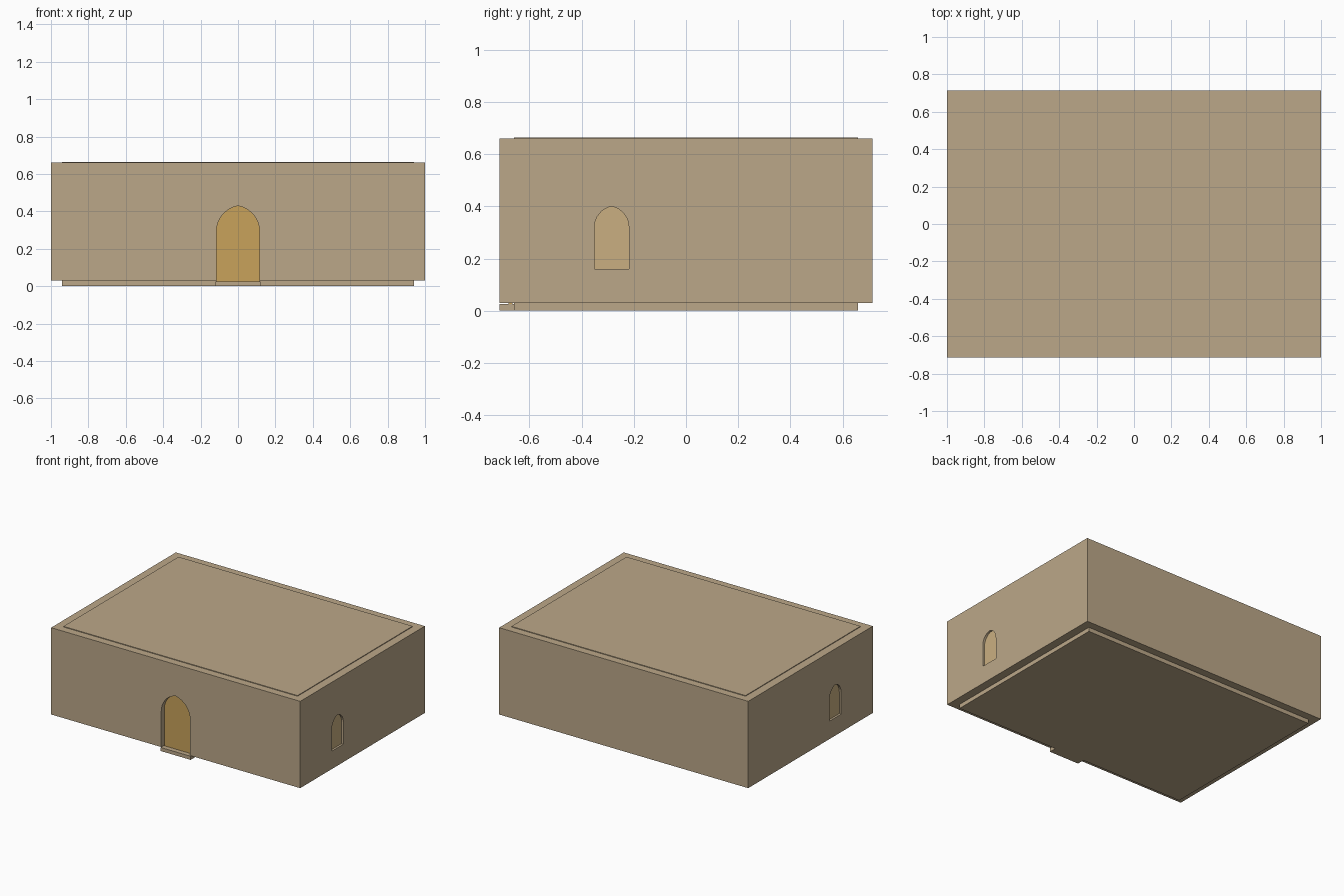
import bpy, bmesh, math
from mathutils import Matrix, Vector

if "Cube" in bpy.data.objects:
    bpy.data.objects.remove(bpy.data.objects["Cube"])


def material(name, rgb):
    m = bpy.data.materials.new(name)
    m.diffuse_color = (*rgb, 1)
    m.use_nodes = True
    m.node_tree.nodes["Principled BSDF"].inputs["Base Color"].default_value = m.diffuse_color
    return m


PLASTER = material("sand plaster", (0.50, 0.39, 0.25))
DOOR = material("ochre door", (0.58, 0.36, 0.105))
PANE = material("pale window", (0.59, 0.43, 0.22))


def add_object(name, bm, mat):
    bmesh.ops.recalc_face_normals(bm, faces=bm.faces)
    me = bpy.data.meshes.new(name)
    bm.to_mesh(me)
    bm.free()
    ob = bpy.data.objects.new(name, me)
    ob.data.materials.append(mat)
    bpy.context.collection.objects.link(ob)
    return ob


def box(name, lo, hi, mat):
    lo, hi = Vector(lo), Vector(hi)
    bm = bmesh.new()
    size = Matrix.Diagonal((*(hi - lo), 1))
    bmesh.ops.create_cube(bm, size=1, matrix=Matrix.Translation((lo + hi) / 2) @ size)
    return add_object(name, bm, mat)


def arch_profile(w, z0, spring, top, steps=8):
    """Slightly pointed arch: two arcs whose centres are shifted by c."""
    h = top - spring
    c = (h * h - w * w) / (2 * w)
    r = w + c
    end = math.atan2(h, c)
    right = [(-c + r * math.cos(end * i / steps), spring + r * math.sin(end * i / steps))
             for i in range(steps)]
    left = [(-u, z) for u, z in reversed(right)]
    return [(-w, z0), (w, z0)] + right + [(0, top)] + left


def arch(name, profile, place, a, b, mat):
    """Extrude an arch between depths a and b; place maps (u, z, depth) to space."""
    bm = bmesh.new()
    face = bm.faces.new([bm.verts.new(place(u, z, a)) for u, z in profile])
    new = bmesh.ops.extrude_face_region(bm, geom=[face])["geom"]
    move = Vector(place(0, 0, b)) - Vector(place(0, 0, a))
    bmesh.ops.translate(bm, vec=move, verts=[v for v in new if isinstance(v, bmesh.types.BMVert)])
    return add_object(name, bm, mat)


def cut(target, cutter):
    mod = target.modifiers.new("cut", 'BOOLEAN')
    mod.operation, mod.solver, mod.object = 'DIFFERENCE', 'EXACT', cutter
    bpy.context.view_layer.objects.active = target
    bpy.ops.object.modifier_apply(modifier=mod.name)
    bpy.data.objects.remove(cutter)


X, Y, IX, IY = 1.0, 0.715, 0.94, 0.66
WALL0, WALL1 = 0.03, 0.66

# outer walls as an open ring
walls = box("walls", (-X, -Y, WALL0), (X, Y, WALL1), PLASTER)
cut(walls, box("room_cutter", (-IX, -IY, -0.1), (IX, IY, 1), PLASTER))

# floor slab, roof slab and door step
box("floor_slab", (-IX, -IY, 0), (IX, IY, 0.03), PLASTER)
box("roof_slab", (-IX, -IY, 0.61), (IX, IY, 0.665), PLASTER)
box("door_step", (-0.12, -Y, 0), (0.12, -IY, 0.026), PLASTER)


# arched doorway in the front wall
def front(u, z, d):
    return (u, -Y + d, z)


cut(walls, arch("door_cutter", arch_profile(0.116, 0, 0.29, 0.43), front, -0.1, 0.1, PLASTER))
arch("door", arch_profile(0.116, 0.026, 0.29, 0.43), front, 0.035, 0.05, DOOR)

# one arched window on each side wall
for side, s in (("right", 1), ("left", -1)):
    def wall(u, z, d, s=s):
        return (s * (X - d), -0.285 + u, z)
    shape = arch_profile(0.066, 0.16, 0.32, 0.40)
    cut(walls, arch("window_cutter", shape, wall, -0.1, 0.1, PLASTER))
    arch(side + "_window", shape, wall, 0.015, 0.024, PANE)
